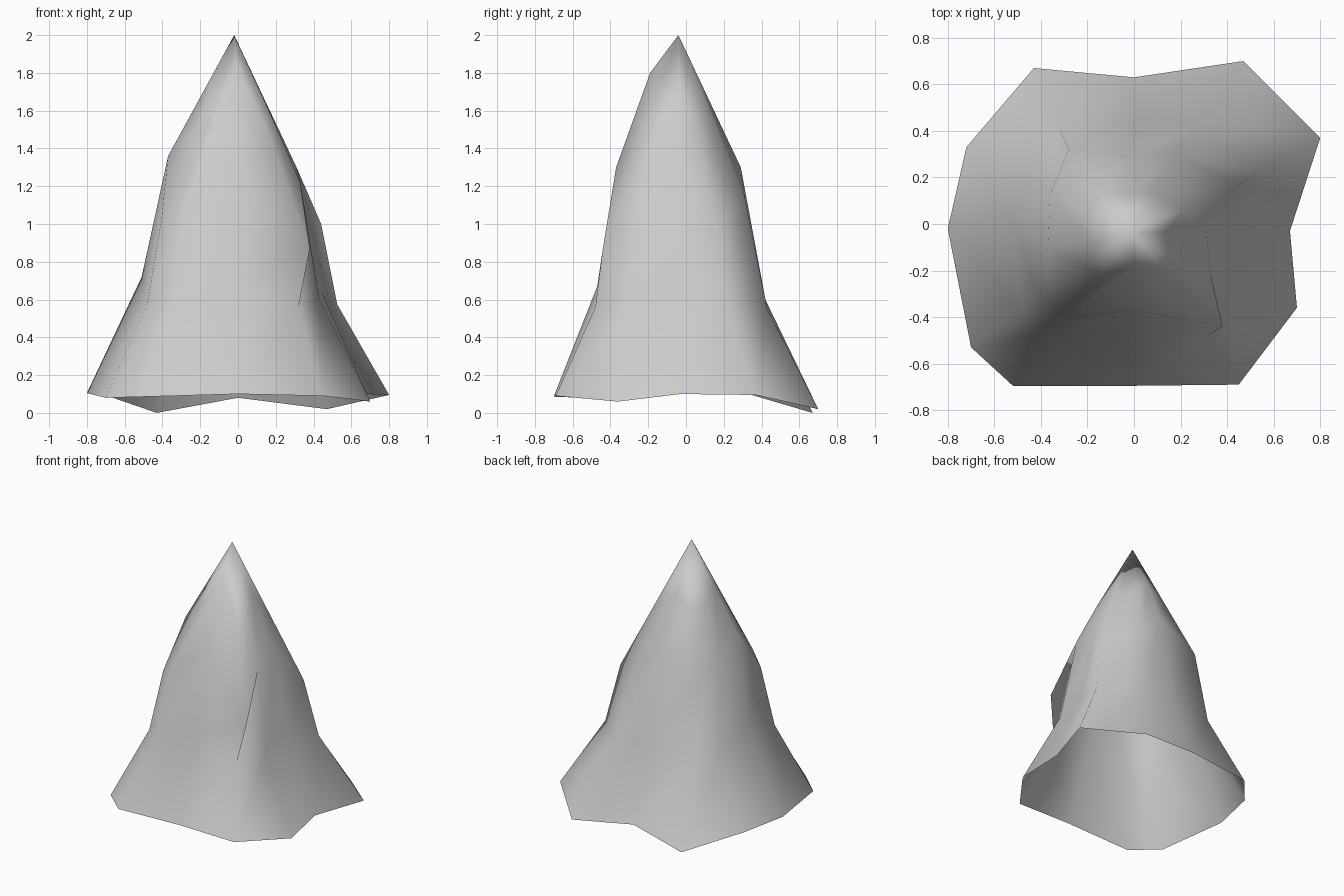
import bpy
import bmesh
from mathutils import Vector

# Single stone colour
stone = bpy.data.materials.new("pale_grey_stone")
stone.diffuse_color = (0.6, 0.6, 0.6, 1.0)

# Twelve-point cross-sections, counter-clockwise from the +x side
foot = [(0.67, -0.03, 0.10), (0.80, 0.37, 0.095), (0.47, 0.70, 0.02),
        (0.00, 0.63, 0.08), (-0.43, 0.67, 0.00), (-0.72, 0.33, 0.10),
        (-0.80, -0.02, 0.105), (-0.70, -0.53, 0.08), (-0.52, -0.695, 0.085),
        (0.00, -0.695, 0.10), (0.45, -0.69, 0.09), (0.70, -0.36, 0.06)]
slope = [(0.44, -0.03, 0.65), (0.525, 0.22, 0.575), (0.28, 0.43, 0.55),
         (0.00, 0.42, 0.60), (-0.32, 0.41, 0.55), (-0.45, 0.22, 0.62),
         (-0.51, -0.01, 0.72), (-0.48, -0.38, 0.58), (-0.33, -0.47, 0.60),
         (0.00, -0.47, 0.67), (0.32, -0.48, 0.56), (0.43, -0.28, 0.60)]
shoulder = [(0.31, -0.03, 1.30), (0.44, 0.16, 1.00), (0.17, 0.31, 1.14),
            (0.00, 0.29, 1.30), (-0.28, 0.32, 1.10), (-0.36, 0.13, 1.20),
            (-0.37, -0.10, 1.36), (-0.405, -0.32, 1.025), (-0.28, -0.40, 1.10),
            (0.00, -0.37, 1.30), (0.38, -0.44, 0.87), (0.33, -0.22, 1.22)]
peak = Vector((-0.02, -0.04, 2.0))

# Neck lies halfway from shoulder to peak, with two bulging points
neck = [Vector(p).lerp(peak, 0.5) for p in shoulder]
neck[9] = Vector((0.0, -0.19, 1.80))
neck[11] = Vector((0.20, -0.16, 1.52))

# Open-bottomed mountain shell, bridged ring by ring
bm = bmesh.new()
rings = [[bm.verts.new(p) for p in ring] for ring in (foot, slope, shoulder, neck)]
tip = bm.verts.new(peak)
for low, high in zip(rings, rings[1:]):
    for i in range(12):
        j = (i + 1) % 12
        bm.faces.new((low[i], low[j], high[j], high[i]))
for i in range(12):
    bm.faces.new((rings[-1][i], rings[-1][(i + 1) % 12], tip))
for face in bm.faces:
    face.smooth = True

mesh = bpy.data.meshes.new("mountain")
bm.to_mesh(mesh)
bm.free()
mesh.materials.append(stone)
bpy.context.collection.objects.link(bpy.data.objects.new("mountain", mesh))
